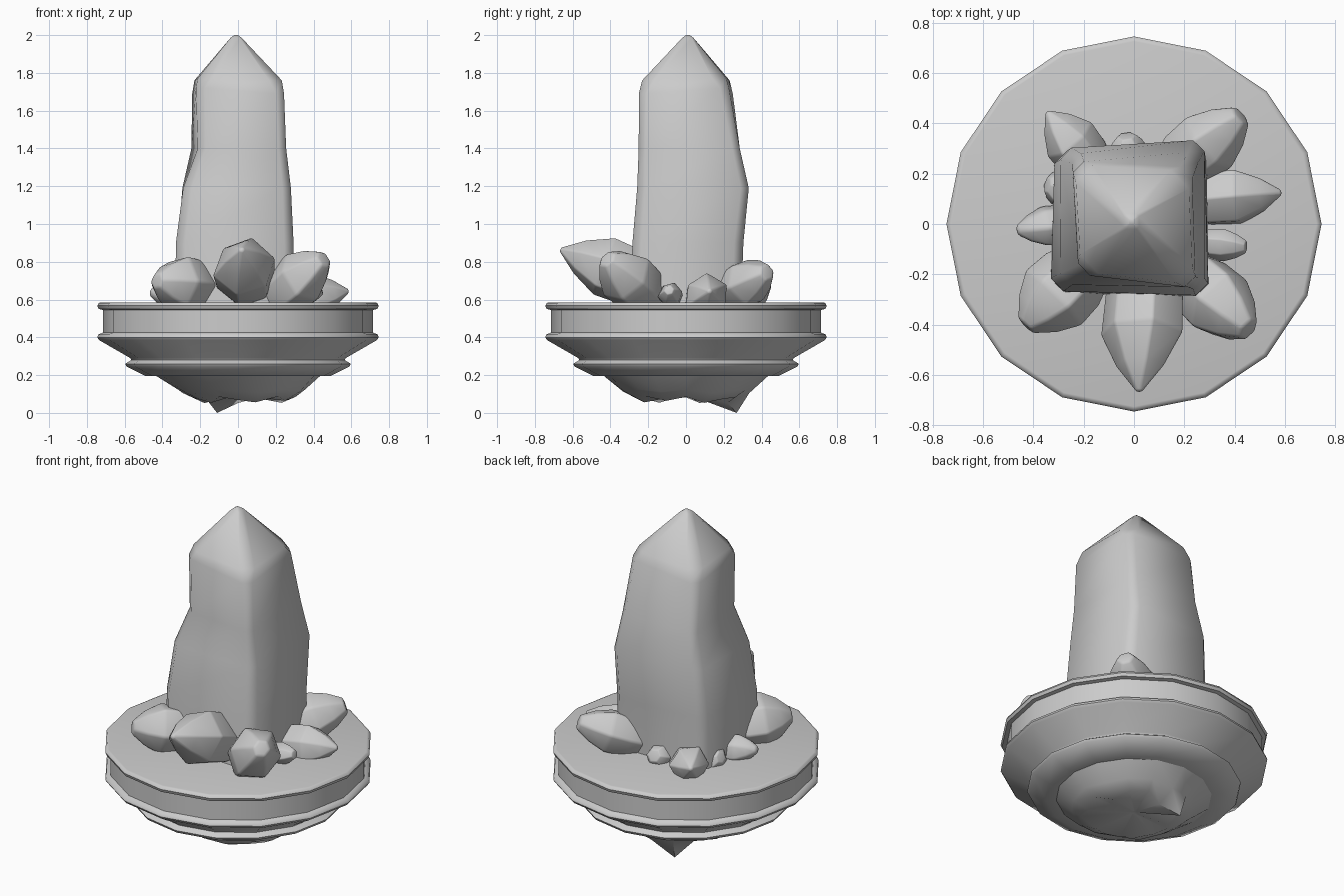
import bpy, bmesh, math
from mathutils import Vector

if "Cube" in bpy.data.objects:
    bpy.data.objects.remove(bpy.data.objects["Cube"])


def make_object(name, rings, cap_start=True, cap_end=True, angle=30, bevel=0):
    """Skin a stack of equal-length point rings."""
    bm = bmesh.new()
    loops = [[bm.verts.new(p) for p in ring] for ring in rings]
    n = len(loops[0])
    for a, b in zip(loops, loops[1:]):
        for i in range(n):
            j = (i + 1) % n
            bm.faces.new((a[i], a[j], b[j], b[i]))
    if cap_start:
        bm.faces.new(loops[0])
    if cap_end:
        bm.faces.new(loops[-1])
    bmesh.ops.recalc_face_normals(bm, faces=bm.faces)
    me = bpy.data.meshes.new(name)
    bm.to_mesh(me)
    bm.free()
    ob = bpy.data.objects.new(name, me)
    bpy.context.collection.objects.link(ob)
    if bevel:
        m = ob.modifiers.new("soft_edges", 'BEVEL')
        m.width, m.segments, m.limit_method = bevel, 2, 'ANGLE'
        m.angle_limit = math.radians(20)
    bpy.ops.object.select_all(action='DESELECT')
    bpy.context.view_layer.objects.active = ob
    ob.select_set(True)
    bpy.ops.object.shade_smooth_by_angle(angle=math.radians(angle))
    return ob


def circle(r, z, n):
    return [(r * math.cos(math.tau * i / n), r * math.sin(math.tau * i / n), z) for i in range(n)]


# Sixteen-sided turned pedestal
profile = [(0.40, 0.195), (0.49, 0.195), (0.59, 0.245), (0.597, 0.26), (0.565, 0.28),
           (0.57, 0.29), (0.735, 0.385), (0.745, 0.40), (0.74, 0.415), (0.715, 0.425),
           (0.715, 0.545), (0.738, 0.55), (0.745, 0.568), (0.737, 0.582), (0.725, 0.585)]
make_object("pedestal", [circle(r, z, 16) for r, z in profile], angle=50)

# Broken rock under the pedestal: folded lobes, one spike, hollow centre
outer, mid, low, inner = [], [], [], []
for i in range(16):
    a = math.tau * i / 16
    c, s = math.cos(a), math.sin(a)
    wob = 0.03 * math.sin(4.1 * i + 1)
    r, z = 0.25 + wob + 0.03 * c, 0.07 + 0.6 * wob
    m = 0.115
    if i == 5:
        r, z = 0.29, 0.0
    outer.append((0.44 * c, 0.44 * s, 0.20))
    mid.append(((0.335 + 0.02 * c) * c, (0.335 + 0.02 * c) * s, m + wob / 3))
    low.append((r * c, r * s, z))
    inner.append((0.02 * c, 0.02 * s, 0.095))
make_object("under_rock", [outer, mid, low, inner], angle=45)


# Main crystal: four-sided column with chamfered corners and a notch on the left
def chamfered(corners, z, d, drop=0.0):
    ring = []
    for i, c in enumerate(corners):
        c = Vector(c)
        for q in (corners[i - 1], corners[(i + 1) % 4]):
            ring.append((*(c + (Vector(q) - c).normalized() * d), z - (drop if i in (1, 3) else 0)))
    return ring


sections = [
    (0.50, 0.05, 0, [(-.335, -.275), (.30, -.30), (.29, .29), (-.315, .285)]),
    (0.90, 0.05, 0, [(-.33, -.265), (.295, -.285), (.285, .305), (-.315, .29)]),
    (1.19, 0.045, 0, [(-.29, -.24), (.28, -.26), (.28, .335), (-.295, .30)]),
    (1.40, 0.04, 0, [(-.21, -.20), (.255, -.255), (.255, .285), (-.25, .28)]),
    (1.72, 0.045, 0.03, [(-.22, -.20), (.245, -.255), (.23, .225), (-.245, .25)]),
    (1.77, 0.07, 0.01, [(-.21, -.19), (.235, -.24), (.215, .21), (-.235, .235)]),
    (1.985, 0.01, 0, [(-.04, -.02), (.02, -.02), (.02, .04), (-.04, .04)]),
    (2.0, 0.003, 0, [(-.02, 0), (0, 0), (0, .02), (-.02, .02)]),
]
make_object("main_crystal", [chamfered(c, z, d, k) for z, d, k, c in sections], angle=60)


# Small crystals leaning outwards around the main one
def shard(name, base, tip, radius, blunt=0.1, spin=0.0, n=6):
    base, tip = Vector(base), Vector(tip)
    axis = tip - base
    rot = axis.to_track_quat('Z', 'Y')
    rings = []
    for t, k in ((-0.1, 0.65), (0.25, 0.95), (0.55, 1.0), (0.8, 0.55 + 0.5 * blunt), (1.0, blunt)):
        ring = []
        for i in range(n):
            a = math.tau * i / n + spin
            w = radius * k * (1 + 0.06 * math.sin(2.3 * i + spin))
            ring.append(base + axis * t + rot @ Vector((w * math.cos(a), w * math.sin(a), 0)))
        rings.append(ring)
    make_object(name, rings, angle=70, bevel=0.012 if radius > 0.08 else 0.005)


shards = [
    ("front_shard", (.05, -.15, .66), (.02, -.665, .865), .165, .08, .3),
    ("front_right_shard", (.20, -.19, .60), (.455, -.42, .815), .15, .32, .8),
    ("front_left_shard", (-.18, -.16, .66), (-.43, -.405, .70), .155, .28, .1),
    ("right_shard", (.20, .09, .59), (.585, .125, .645), .12, .1, .5),
    ("back_right_shard", (.14, .20, .62), (.425, .43, .745), .135, .35, .2),
    ("back_left_shard", (-.15, .20, .58), (-.345, .445, .67), .11, .1, .0),
    ("left_shard", (-.22, .01, .60), (-.465, -.025, .64), .085, .25, .4),
    ("right_small_shard", (.25, -.075, .60), (.445, -.09, .65), .065, .4, .2),
    ("left_back_small_shard", (-.24, .13, .58), (-.345, .155, .63), .08, .4, .6),
    ("back_small_shard", (-.02, .24, .58), (-.03, .35, .63), .075, .5, .1),
]
for s in shards:
    shard(*s)
